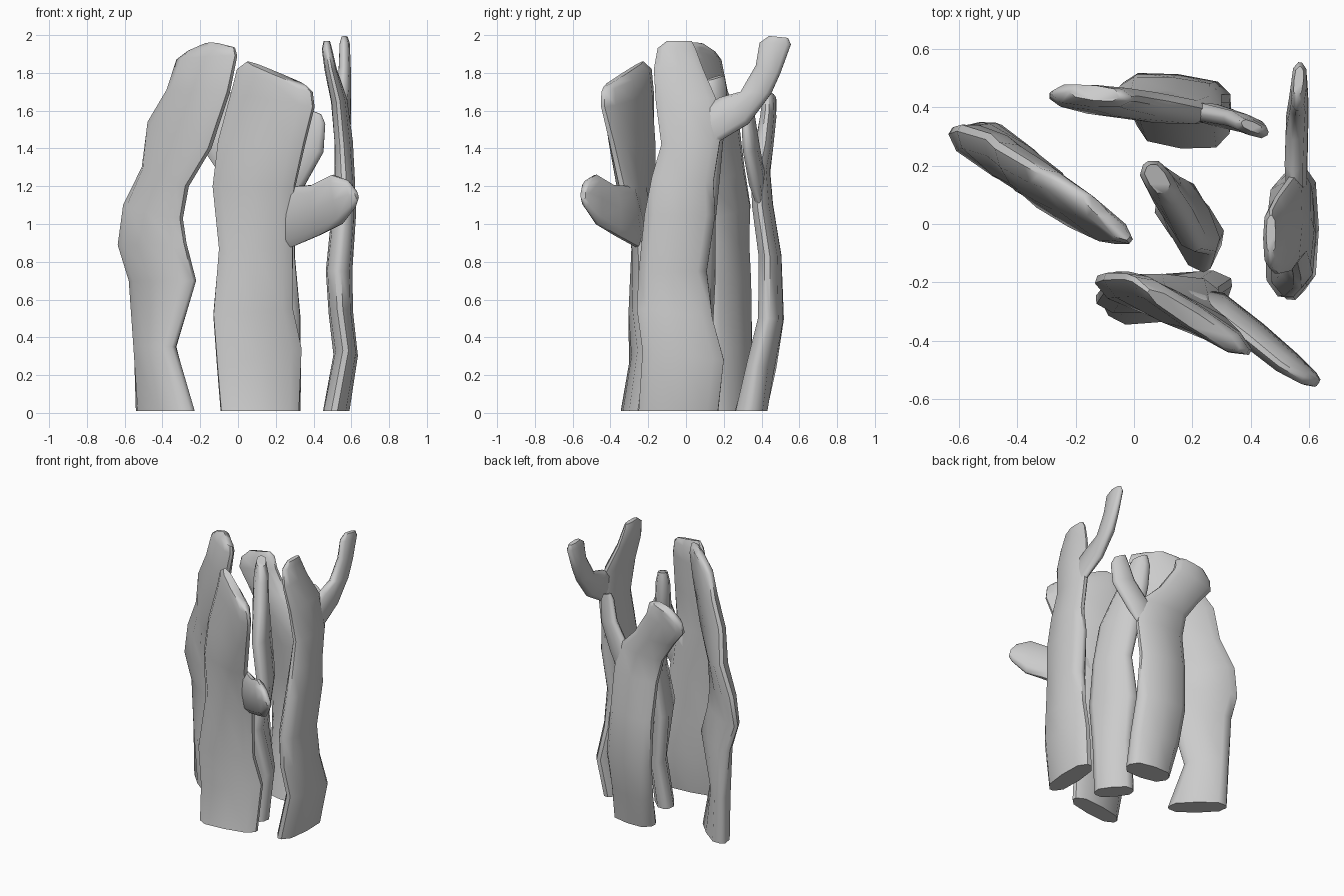
import bpy, bmesh, math
from mathutils import Vector

# Cross-section of a slab: (position across width, relative half thickness)
PROFILE = [(0, -.25), (.13, -.9), (.5, -1.08), (.87, -.9), (1, -.25),
           (1, .25), (.87, .9), (.5, 1.08), (.13, .9), (0, .25)]


def strand(bm, sections):
    """Loft flattened rings; each section is (edge point, edge point, thickness)."""
    secs = [(Vector(p), Vector(q), t) for p, q, t in sections]
    mids = [(p + q) / 2 for p, q, t in secs]
    rings = []
    for i, (p, q, t) in enumerate(secs):
        tangent = mids[min(i + 1, len(mids) - 1)] - mids[max(i - 1, 0)]
        n = (q - p).cross(tangent).normalized()
        if abs(p.z - q.z) < .001 and p.z < .05:      # keep the foot flat
            n = (q - p).cross(Vector((0, 0, 1))).normalized()
        rings.append([bm.verts.new(p.lerp(q, s) + n * h * t / 2) for s, h in PROFILE])
    for a, b in zip(rings, rings[1:]):
        for k in range(len(a)):
            j = (k + 1) % len(a)
            bm.faces.new((a[k], a[j], b[j], b[k]))
    bm.faces.new(rings[0])
    bm.faces.new(rings[-1])


def slab(name, *strands):
    bm = bmesh.new()
    for s in strands:
        strand(bm, s)
    bmesh.ops.recalc_face_normals(bm, faces=bm.faces)
    me = bpy.data.meshes.new(name)
    bm.to_mesh(me)
    bm.free()
    ob = bpy.data.objects.new(name, me)
    bpy.context.collection.objects.link(ob)
    bpy.ops.object.select_all(action='DESELECT')
    ob.select_set(True)
    bpy.context.view_layer.objects.active = ob
    bpy.ops.object.shade_smooth_by_angle(angle=math.radians(50))


# Front slab with a stubby side branch
slab("front_slab", [
    ((-.09, -.30, .01), (.32, -.24, .01), .12),
    ((-.11, -.26, .25), (.335, -.20, .34), .11),
    ((-.13, -.26, .52), (.29, -.23, .55), .11),
    ((-.10, -.22, .87), (.29, -.24, .87), .11),
    ((-.13, -.19, 1.2), (.30, -.34, 1.2), .11),
    ((-.10, -.18, 1.44), (.35, -.39, 1.42), .11),
    ((-.03, -.18, 1.7), (.40, -.44, 1.62), .09),
    ((-.00, -.19, 1.82), (.39, -.44, 1.70), .08),
    ((.05, -.23, 1.86), (.36, -.43, 1.73), .05),
], [
    ((.18, -.23, .89), (.18, -.26, 1.18), .04),
    ((.29, -.26, .88), (.30, -.32, 1.2), .08),
    ((.43, -.37, .94), (.39, -.39, 1.205), .08),
    ((.55, -.47, 1.0), (.50, -.48, 1.26), .07),
    ((.62, -.53, 1.09), (.58, -.53, 1.23), .05),
    ((.635, -.545, 1.13), (.62, -.545, 1.18), .03),
])

# Left slab, leaning inward at the top
slab("left_slab", [
    ((-.53, .33, .01), (-.24, .07, .01), .13),
    ((-.54, .34, .35), (-.34, .12, .35), .12),
    ((-.57, .33, .70), (-.23, .10, .70), .12),
    ((-.63, .32, .89), (-.28, .11, .90), .11),
    ((-.60, .33, 1.1), (-.30, .10, 1.03), .11),
    ((-.50, .30, 1.3), (-.27, .06, 1.2), .11),
    ((-.47, .27, 1.54), (-.15, -.01, 1.4), .11),
    ((-.37, .21, 1.71), (-.05, -.06, 1.70), .10),
    ((-.32, .18, 1.87), (-.01, -.06, 1.89), .08),
    ((-.26, .15, 1.915), (-.02, -.05, 1.935), .06),
    ((-.17, .10, 1.95), (-.09, .02, 1.95), .04),
])

# Back slab, forked at the top
slab("back_slab", [
    ((.01, .36, .01), (.33, .33, .01), .16),
    ((-.02, .43, .25), (.33, .37, .25), .13),
    ((-.04, .47, .50), (.33, .43, .50), .12),
    ((-.05, .46, .83), (.30, .43, .83), .11),
    ((-.06, .42, 1.1), (.30, .39, 1.1), .10),
    ((-.10, .41, 1.27), (.26, .38, 1.29), .09),
    ((-.20, .42, 1.42), (.12, .41, 1.43), .09),
    ((-.29, .44, 1.53), (.01, .43, 1.60), .08),
    ((-.28, .45, 1.60), (-.01, .43, 1.68), .07),
    ((-.22, .46, 1.66), (-.05, .44, 1.70), .05),
], [
    ((.12, .40, 1.08), (.29, .39, 1.1), .04),
    ((.20, .39, 1.28), (.35, .36, 1.2), .07),
    ((.31, .37, 1.43), (.45, .32, 1.38), .06),
    ((.35, .35, 1.57), (.46, .31, 1.53), .05),
    ((.37, .35, 1.61), (.44, .32, 1.58), .03),
])

# Slim slab in the middle
slab("middle_slab", [
    ((.09, .10, .01), (.26, -.10, .01), .12),
    ((.13, .13, .35), (.29, -.08, .35), .11),
    ((.10, .15, .70), (.25, -.16, .70), .11),
    ((.15, .15, 1.0), (.27, -.10, 1.0), .10),
    ((.10, .18, 1.3), (.22, -.09, 1.3), .10),
    ((.05, .20, 1.55), (.18, .00, 1.5), .10),
    ((.04, .21, 1.72), (.14, .07, 1.66), .09),
    ((.05, .20, 1.79), (.11, .11, 1.76), .06),
])

# Right slab with a tall prong on the back side
slab("right_slab", [
    ((.51, -.25, .01), (.53, .17, .01), .13),
    ((.57, -.23, .33), (.57, .20, .28), .12),
    ((.54, -.26, .55), (.55, .14, .50), .12),
    ((.53, -.25, .75), (.54, .11, .75), .13),
    ((.56, -.22, 1.05), (.56, .155, 1.05), .12),
    ((.56, -.18, 1.25), (.57, .145, 1.22), .10),
    ((.55, -.13, 1.42), (.57, .18, 1.44), .09),
    ((.53, -.16, 1.65), (.54, .16, 1.66), .08),
    ((.49, -.17, 1.82), (.49, .09, 1.82), .06),
    ((.47, -.15, 1.93), (.47, .05, 1.93), .05),
    ((.47, -.10, 1.97), (.47, .03, 1.97), .03),
], [
    ((.565, .02, 1.34), (.57, .14, 1.30), .04),
    ((.55, .06, 1.60), (.57, .18, 1.44), .06),
    ((.545, .18, 1.67), (.57, .33, 1.53), .07),
    ((.55, .29, 1.70), (.57, .45, 1.69), .07),
    ((.56, .37, 1.84), (.57, .50, 1.80), .06),
    ((.56, .39, 1.96), (.57, .555, 1.95), .05),
    ((.56, .44, 1.995), (.57, .54, 1.985), .03),
])
